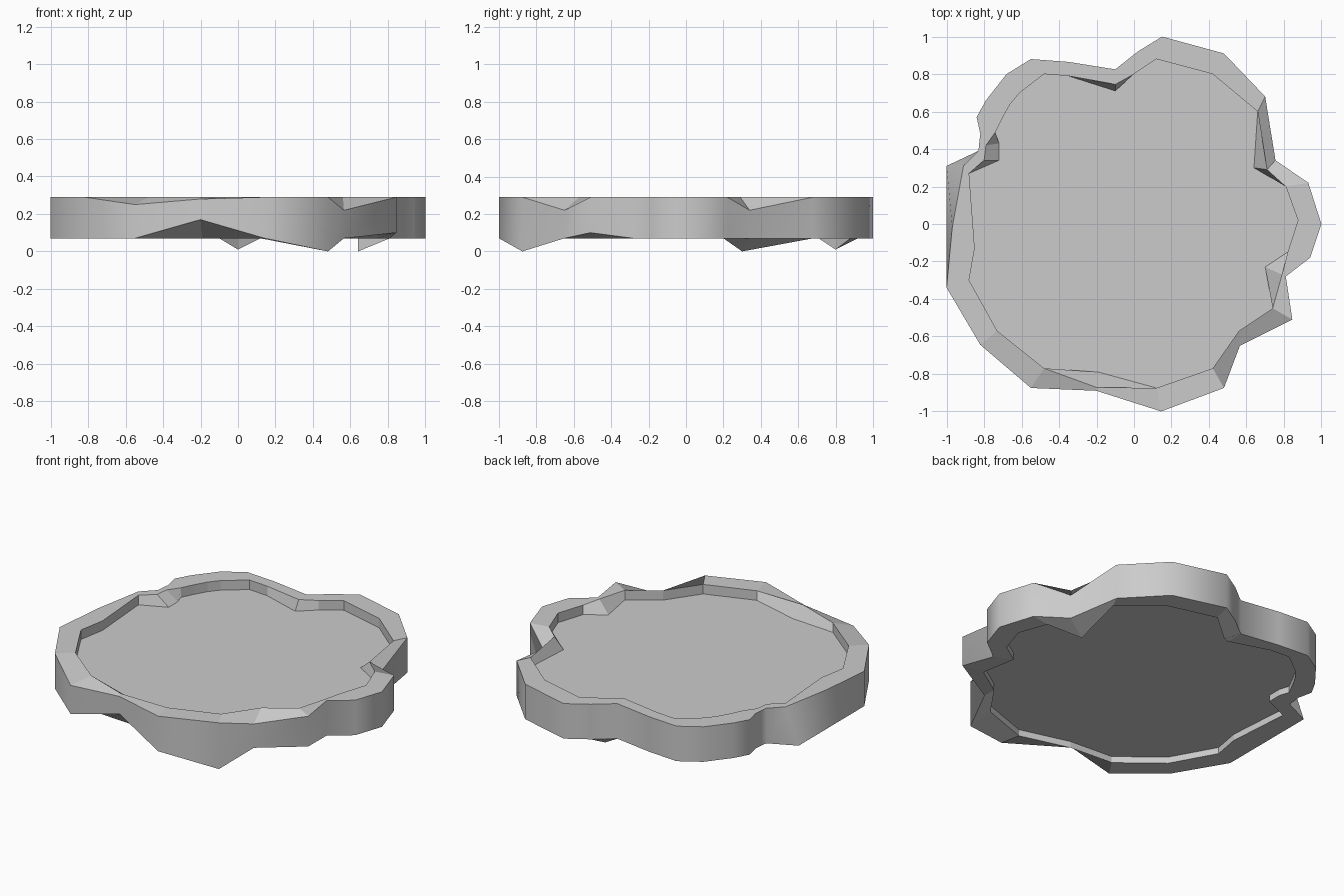
import bpy, bmesh, math

# Wavy outline: outer x, y then inner x, y, going clockwise from the back
OUTLINE = [
    (0.15, 1.0, 0.12, 0.88), (0.48, 0.91, 0.42, 0.80), (0.70, 0.68, 0.66, 0.60),
    (0.755, 0.34, 0.64, 0.30), (0.93, 0.22, 0.81, 0.20), (1.0, 0.0, 0.875, 0.02),
    (0.94, -0.18, 0.82, -0.15), (0.81, -0.28, 0.70, -0.23), (0.845, -0.51, 0.74, -0.45),
    (0.565, -0.65, 0.56, -0.57), (0.48, -0.875, 0.42, -0.77), (0.145, -1.0, 0.12, -0.875),
    (-0.20, -0.89, -0.19, -0.79), (-0.55, -0.875, -0.48, -0.77), (-0.82, -0.645, -0.73, -0.57),
    (-1.0, -0.34, -0.88, -0.30), (-1.0, 0.0, -0.85, -0.13), (-1.0, 0.31, -0.88, 0.27),
    (-0.83, 0.39, -0.72, 0.34), (-0.825, 0.44, -0.72, 0.43), (-0.82, 0.48, -0.74, 0.49),
    (-0.84, 0.57, -0.70, 0.57), (-0.79, 0.66, -0.66, 0.64), (-0.68, 0.80, -0.61, 0.70),
    (-0.55, 0.88, -0.48, 0.80), (-0.35, 0.865, -0.35, 0.79),
    (-0.10, 0.825, -0.10, 0.71), (0.02, 0.92, 0.0, 0.80)]

TOP, FLOOR_TOP, FLOOR_BOTTOM, BOTTOM = 0.29, 0.23, 0.11, 0.07
outer = [p[:2] for p in OUTLINE]
inner = [p[2:] for p in OUTLINE]

bm = bmesh.new()


def loop(points, z, moved_xy={}, moved_z={}):
    """One ring of vertices, with a few irregular corners."""
    return [bm.verts.new((*moved_xy.get(i, p), moved_z.get(i, z)))
            for i, p in enumerate(points)]


# Rings from the upper floor over the rim and under to the lower floor
rings = [
    loop(inner, FLOOR_TOP),
    loop(inner, TOP, {3: (0.71, 0.29), 7: (0.79, -0.27), 12: (-0.20, -0.872),
                      18: (-0.80, 0.34), 19: (-0.79, 0.42), 26: (-0.10, 0.745)}),
    loop(outer, TOP, {16: (-0.97, -0.02), 17: (-0.91, 0.31)},
         {3: 0.22, 9: 0.22, 13: 0.25, 12: 0.28}),
    loop(outer, BOTTOM, {}, {8: 0.10, 10: 0.0, 12: 0.17}),
    loop(inner, BOTTOM, {}, {3: 0.0, 27: 0.01}),
    loop(inner, FLOOR_BOTTOM),
]
n = len(OUTLINE)
walls = []
for a, b in zip(rings, rings[1:]):
    for i in range(n):
        j = (i + 1) % n
        face = bm.faces.new((a[i], a[j], b[j], b[i]))
        if a is rings[2]:
            walls.append(face)

# Upper and lower sides of the recessed floor
bm.faces.new(rings[0])
bm.faces.new(rings[-1])
bmesh.ops.recalc_face_normals(bm, faces=bm.faces)

# Soft outer wall, crisp flat rim and floor
for face in walls:
    face.smooth = True
for ring in rings[2:4]:
    for i in range(n):
        bm.edges.get((ring[i], ring[(i + 1) % n])).smooth = False

mesh = bpy.data.meshes.new("wavy_tray")
bm.to_mesh(mesh)
bm.free()
tray = bpy.data.objects.new("wavy_tray", mesh)
bpy.context.collection.objects.link(tray)
